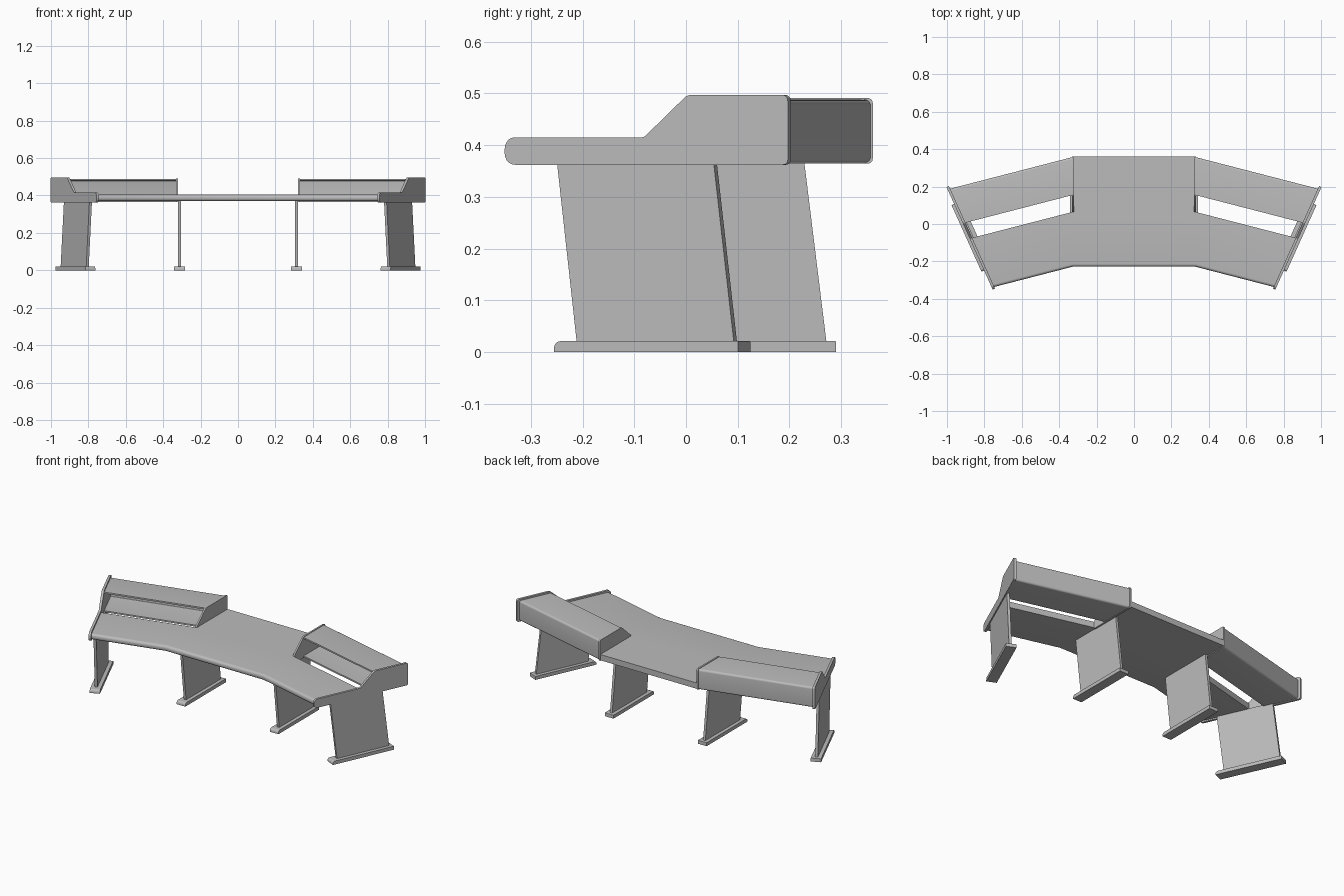
import bpy, bmesh, math
from mathutils import Vector

cube = bpy.data.objects.get("Cube")
if cube:
    bpy.data.objects.remove(cube, do_unlink=True)

grey = bpy.data.materials.new("plain_grey")
grey.use_nodes = True
grey.diffuse_color = (0.5, 0.5, 0.5, 1)
grey.node_tree.nodes["Principled BSDF"].inputs["Base Color"].default_value = (0.5, 0.5, 0.5, 1)

BEND = 0.327            # where the wings start
SWEEP = 0.258           # how fast the wings come forward
SPLAY = 0.45            # slant of the wing ends
END_DIR = Vector((SPLAY, 1)).normalized()
END_FRONT = Vector((0.755, -0.35))


def wing_end(y):
    """Point at the wing's outer end on the line that leaves the bend at depth y."""
    x = END_FRONT.x - 0.012 + SPLAY * (y - END_FRONT.y + SWEEP * BEND)
    x /= 1 + SPLAY * SWEEP
    return x, y - SWEEP * (x - BEND)


def rounded(corners, steps=5):
    """Round each corner (a, b, radius) of a closed profile."""
    out = []
    for i, (a, b, r) in enumerate(corners):
        p = Vector((a, b))
        if not r:
            out.append(p)
            continue
        prev, nxt = Vector(corners[i - 1][:2]), Vector(corners[(i + 1) % len(corners)][:2])
        start = p + (prev - p).normalized() * r
        stop = p + (nxt - p).normalized() * r
        for k in range(steps + 1):
            t = k / steps
            # blend weighted close to a circular arc
            w = 2 * t * (1 - t) * 0.75
            lo, hi = (1 - t) ** 2, t ** 2
            out.append((start * lo + p * w + stop * hi) / (lo + w + hi))
    return out


def loft(name, ring_a, ring_b, bevel_rule=None):
    """Solid between two matching rings of points."""
    bm = bmesh.new()
    a = [bm.verts.new(p) for p in ring_a]
    b = [bm.verts.new(p) for p in ring_b]
    bm.faces.new(a)
    bm.faces.new(b)
    for i in range(len(a)):
        j = (i + 1) % len(a)
        bm.faces.new((a[i], a[j], b[j], b[i]))
    bmesh.ops.recalc_face_normals(bm, faces=bm.faces)
    if bevel_rule:
        edges = [e for e in bm.edges if bevel_rule(e)]
        bmesh.ops.bevel(bm, geom=edges, offset=0.015, segments=5, profile=0.5, affect='EDGES')
    mesh = bpy.data.meshes.new(name)
    bm.to_mesh(mesh)
    bm.free()
    mesh.materials.append(grey)
    obj = bpy.data.objects.new(name, mesh)
    bpy.context.collection.objects.link(obj)
    bpy.ops.object.select_all(action='DESELECT')
    obj.select_set(True)
    bpy.context.view_layer.objects.active = obj
    bpy.ops.object.shade_smooth_by_angle(angle=math.radians(35))
    return obj


def slab(name, side, origin, direction, profile, thickness):
    """Upright board: profile runs along direction and z."""
    origin, direction = Vector(origin), Vector(direction)
    normal = Vector((direction.y, -direction.x)) * thickness / 2
    rings = []
    for offset in (normal, -normal):
        ring = []
        for s, z in profile:
            p = origin + direction * s + offset
            ring.append((side * p.x, p.y, z))
        rings.append(ring)
    return loft(name, *rings)


# Desk top with a rounded front edge
FRONT, RAIL, BACK = -0.228, 0.065, 0.36
half = [(BEND, FRONT), wing_end(FRONT), wing_end(RAIL), (BEND, RAIL), (BEND, BACK)]
outline = half + [(-x, y) for x, y in reversed(half)]
front_xs = wing_end(FRONT)


def is_front(edge):
    def on_front(v):
        x = abs(v.co.x)
        return abs(v.co.y - (FRONT - SWEEP * max(0, x - BEND))) < 0.001
    return all(on_front(v) for v in edge.verts) and abs(edge.verts[0].co.z - edge.verts[1].co.z) < 0.001


loft("desk_top", [(x, y, 0.37) for x, y in outline], [(x, y, 0.405) for x, y in outline], is_front)

# Shelf section: bent sheet, open at the front
shelf = rounded([(0.155, 0.366, 0), (0.358, 0.366, 0.012), (0.358, 0.488, 0.012), (0.155, 0.488, 0),
                 (0.155, 0.479, 0), (0.349, 0.479, 0.004), (0.349, 0.375, 0.004), (0.155, 0.375, 0)])
# Side boards of the shelves
end_board = rounded([(0, 0.362, 0.022), (0.6, 0.362, 0.01), (0.6, 0.497, 0.012), (0.387, 0.497, 0.008),
                     (0.295, 0.415, 0.004), (0, 0.415, 0.022)])
inner_board = rounded([(RAIL, 0.364, 0), (0.361, 0.364, 0.01), (0.361, 0.491, 0.01),
                       (0.155, 0.491, 0.006), (0.07, 0.413, 0), (RAIL, 0.405, 0)])
# Leaning leg and flat foot
leg = [Vector(p) for p in ((-0.151, 0.015), (0.182, 0.015), (0.138, 0.372), (-0.194, 0.372))]
foot = rounded([(-0.19, 0, 0), (0.2, 0, 0), (0.2, 0.021, 0.002), (-0.19, 0.021, 0.014)])

for side, word in ((1, "left"), (-1, "right")):
    near = [(side * BEND, y, z) for y, z in shelf]
    far = [(side * wing_end(y)[0], wing_end(y)[1], z) for y, z in shelf]
    loft(word + "_shelf", near, far)
    board_origin = END_FRONT - Vector((END_DIR.y, -END_DIR.x)) * 0.006
    slab(word + "_end_board", side, board_origin, END_DIR, end_board, 0.014)
    slab(word + "_inner_board", side, (BEND, 0), (0, 1), inner_board, 0.01)
    for place, origin, direction in (("outer", (0.867, -0.07), END_DIR), ("inner", (0.312, 0.09), (0, 1))):
        slab(f"{word}_{place}_leg", side, origin, direction, leg, 0.015)
        slab(f"{word}_{place}_foot", side, origin, direction, foot, 0.058)
